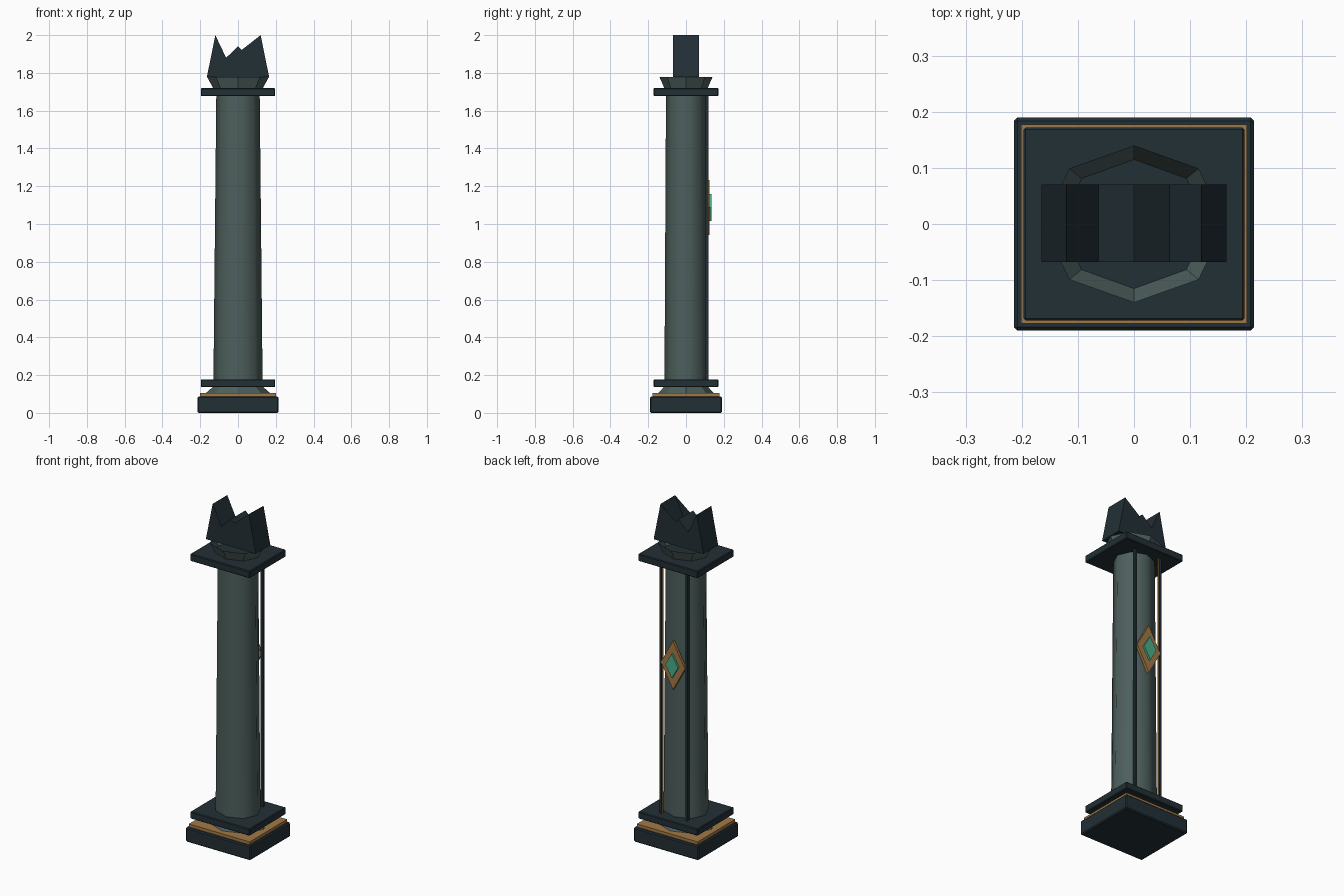
import bpy, math

if "Cube" in bpy.data.objects:
    bpy.data.objects.remove(bpy.data.objects["Cube"])


def material(name, rgb):
    m = bpy.data.materials.new(name)
    m.diffuse_color = (*rgb, 1)
    m.use_nodes = True
    m.node_tree.nodes["Principled BSDF"].inputs["Base Color"].default_value = m.diffuse_color
    return m


DARK = material("dark_stone", (0.016, 0.029, 0.036))
STONE = material("grey_stone", (0.075, 0.115, 0.108))
GOLD = material("gold", (0.36, 0.19, 0.06))
GEM = material("green_gem", (0.07, 0.42, 0.25))


def mesh(name, verts, faces, mat):
    me = bpy.data.meshes.new(name)
    me.from_pydata(verts, [], faces)
    me.materials.append(mat)
    ob = bpy.data.objects.new(name, me)
    bpy.context.collection.objects.link(ob)
    return ob


def box(name, x, y, z, mat, bevel=0):
    """Box from (min, max) ranges on each axis."""
    verts = [(a, b, c) for c in z for a, b in
             ((x[0], y[0]), (x[1], y[0]), (x[1], y[1]), (x[0], y[1]))]
    faces = [(3, 2, 1, 0), (4, 5, 6, 7)]
    faces += [(i, (i + 1) % 4, (i + 1) % 4 + 4, i + 4) for i in range(4)]
    ob = mesh(name, verts, faces, mat)
    if bevel:
        mod = ob.modifiers.new("bevel", 'BEVEL')
        mod.width, mod.segments = bevel, 1
    return ob


def slab(name, hx, hy, z0, z1, mat, bevel=0):
    return box(name, (-hx, hx), (-hy, hy), (z0, z1), mat, bevel)


def octagon_tube(name, bottom, top, z0, z1, mat):
    """Open eight-sided tapered tube; bottom and top are (x, y) radii."""
    verts = [(r[0] * math.cos(i * math.pi / 4), r[1] * math.sin(i * math.pi / 4), z)
             for r, z in ((bottom, z0), (top, z1)) for i in range(8)]
    faces = [(i, (i + 1) % 8, (i + 1) % 8 + 8, i + 8) for i in range(8)]
    return mesh(name, verts, faces, mat)


def prism(name, profile, y0, y1, mat):
    """Extrude an x-z profile along y, with fan caps from the first point."""
    n = len(profile)
    verts = [(x, y, z) for y in (y0, y1) for x, z in profile]
    faces = [(i, i + n, (i + 1) % n + n, (i + 1) % n) for i in range(n)]
    for i in range(1, n - 1):
        faces += [(0, i, i + 1), (n, n + i + 1, n + i)]
    return mesh(name, verts, faces, mat)


def diamond(name, hw, hh, y0, y1, mat, zc=1.087):
    return prism(name, [(-hw, zc), (0, zc - hh), (hw, zc), (0, zc + hh)], y0, y1, mat)


# Base
slab("plinth", 0.214, 0.19, 0, 0.087, DARK, 0.006)
slab("plinth_gold_trim", 0.201, 0.177, 0.087, 0.105, GOLD)
octagon_tube("base_flare", (0.17, 0.147), (0.135, 0.118), 0.105, 0.136, STONE)
slab("base_plate", 0.197, 0.172, 0.136, 0.178, DARK, 0.004)

# Shaft, softly shaded
shaft = octagon_tube("shaft", (0.13, 0.114), (0.115, 0.106), 0.178, 1.678, STONE)
bpy.context.view_layer.objects.active = shaft
shaft.select_set(True)
bpy.ops.object.shade_smooth_by_angle(angle=math.radians(50))

# Capital
slab("capital_plate", 0.197, 0.172, 1.677, 1.72, DARK, 0.004)
octagon_tube("capital_flare", (0.132, 0.115), (0.163, 0.14), 1.72, 1.777, STONE)

# Broken crown
prism("crown", [(-0.165, 1.777), (0.165, 1.777), (0.12, 2.0), (0.063, 1.88),
                (0, 1.94), (-0.063, 1.88), (-0.12, 2.0)], -0.068, 0.07, DARK)

# Rails on the back, with gold strips on their inner sides
for side, s in (("left", -1), ("right", 1)):
    box(side + "_rail", sorted((s * 0.079, s * 0.093)), (0.102, 0.119), (0.178, 1.677), DARK)
    box(side + "_rail_gold", sorted((s * 0.074, s * 0.079)), (0.105, 0.114), (0.178, 1.677), GOLD)

# Diamond ornament on the back
diamond("diamond_frame", 0.08, 0.145, 0.108, 0.124, GOLD)
diamond("gem", 0.042, 0.072, 0.12, 0.136, GEM)
